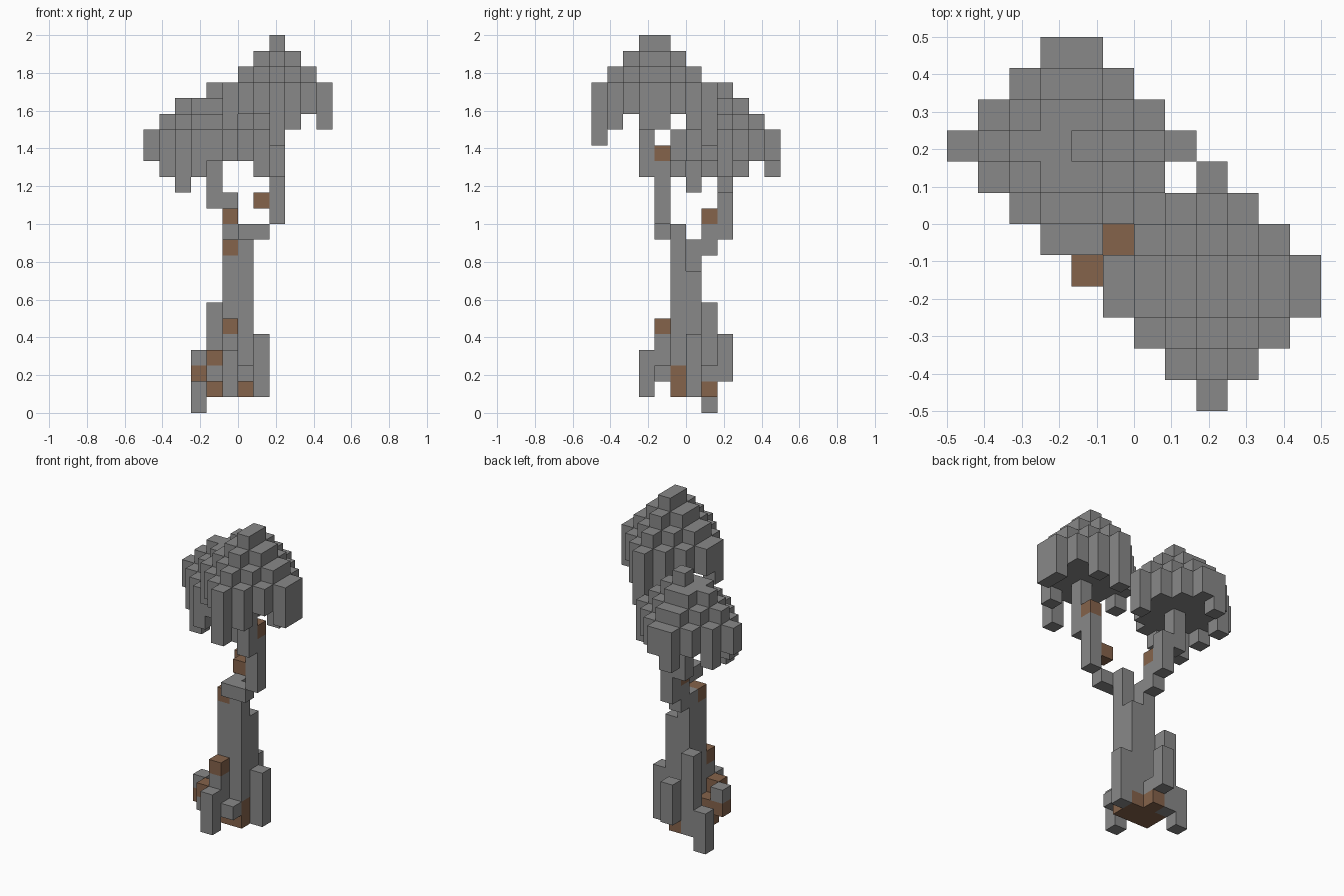
import bpy
import bmesh
from mathutils import Vector

CELL = 1 / 12

cube = bpy.data.objects.get("Cube")
if cube:
    bpy.data.objects.remove(cube, do_unlink=True)


def make_material(name, rgb):
    mat = bpy.data.materials.new(name)
    mat.use_nodes = True
    mat.diffuse_color = (*rgb, 1)
    mat.node_tree.nodes["Principled BSDF"].inputs["Base Color"].default_value = (*rgb, 1)
    return mat


GREY = make_material("grey", (0.25, 0.25, 0.25))
BROWN = make_material("brown", (0.235, 0.125, 0.07))
SIDES = [Vector(v) for v in ((1, 0, 0), (-1, 0, 0), (0, 1, 0),
                             (0, -1, 0), (0, 0, 1), (0, 0, -1))]


def build_blocks(name, columns, brown=()):
    """Skin a set of block columns (x, y, bottom, top) with outer faces only."""
    cells = {(x, y, z) for x, y, low, high in columns for z in range(low, high)}
    cells |= set(brown)
    bm = bmesh.new()
    for cell in sorted(cells):
        centre = Vector(cell) + Vector((0.5, 0.5, 0.5))
        for n in SIDES:
            if tuple(int(c) for c in Vector(cell) + n) in cells:
                continue
            u = Vector((n.y, n.z, n.x))
            v = n.cross(u)
            corners = [centre + (n + u * a + v * b) / 2
                       for a, b in ((-1, -1), (1, -1), (1, 1), (-1, 1))]
            face = bm.faces.new([bm.verts.new(p * CELL) for p in corners])
            face.material_index = int(cell in brown)
    bmesh.ops.remove_doubles(bm, verts=bm.verts, dist=CELL / 100)
    mesh = bpy.data.meshes.new(name)
    bm.to_mesh(mesh)
    bm.free()
    mesh.materials.append(GREY)
    mesh.materials.append(BROWN)
    obj = bpy.data.objects.new(name, mesh)
    bpy.context.collection.objects.link(obj)
    return obj


def dome(xs, ys, base, peak, hanging):
    """Stepped diamond dome around the middle cells, with hanging rim columns."""
    columns = []
    for x in range(xs[0] - 3, xs[1] + 4):
        for y in range(ys[0] - 3, ys[1] + 4):
            dist = (max(xs[0] - x, x - xs[1], 0) + max(ys[0] - y, y - ys[1], 0))
            if dist <= 3:
                columns.append((x, y, hanging.get((x, y), base), peak - dist))
    return columns


# Trunk
build_blocks("trunk",
             [(-1, -1, 1, 11), (0, -1, 1, 12), (-1, 0, 1, 11), (0, 0, 1, 9)],
             {(-1, -1, 10), (0, -1, 1), (0, -1, 2), (-1, -1, 1), (-1, 0, 1), (0, 0, 1)})

# Roots around the foot
build_blocks("roots",
             [(1, 0, 1, 5), (-1, -3, 1, 4), (0, -2, 2, 3), (-1, -2, 2, 6),
              (-2, -2, 2, 4), (-3, -1, 2, 4), (-3, 1, 0, 3), (-2, 1, 1, 7),
              (-1, 2, 2, 5), (-1, 1, 1, 3)],
             {(-1, -2, 5), (-2, -2, 3), (-3, -1, 2), (-2, -1, 1), (-2, -1, 2),
              (-2, 0, 1), (-1, 1, 1)})

# Branches
build_blocks("front_branch",
             [(0, -2, 11, 12), (1, -2, 11, 12), (2, -2, 12, 17), (2, -3, 15, 19)],
             {(1, -2, 13), (2, -2, 16)})
build_blocks("back_branch",
             [(-1, 1, 10, 12), (-1, 2, 11, 14), (-2, 2, 13, 16)],
             {(-1, 1, 12)})

# Leaf domes
build_blocks("front_canopy", dome((2, 2), (-3, -2), 19, 24, {
    (5, -2): 18, (5, -3): 18, (3, 0): 18, (3, -5): 18, (2, -6): 17,
    (2, 1): 17, (1, 0): 18, (-1, -3): 18}))
back = dome((-3, -2), (2, 2), 16, 21, {
    (-5, 1): 15, (-5, 3): 15, (-4, 0): 14, (-3, -1): 15,
    (-3, 5): 15, (-2, 5): 16, (1, 2): 15})
# The back dome peaks in a single block
back = [(x, y, low, min(high, 20) if (x, y) == (-3, 2) else high)
        for x, y, low, high in back]
build_blocks("back_canopy", back)
